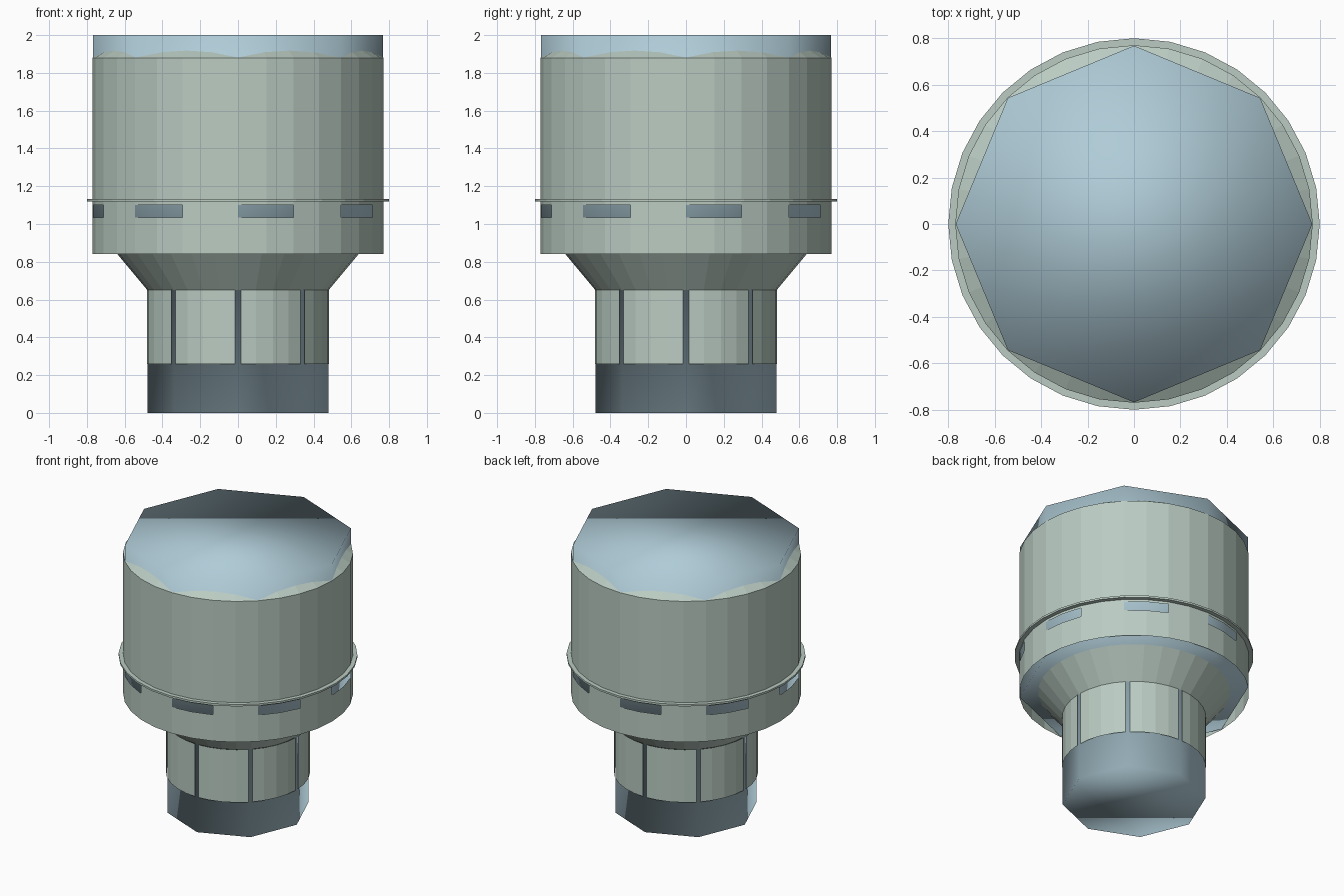
import bpy
import math

if "Cube" in bpy.data.objects:
    bpy.data.objects.remove(bpy.data.objects["Cube"])


def material(name, rgb):
    m = bpy.data.materials.new(name)
    m.diffuse_color = (*rgb, 1.0)
    m.use_nodes = True
    m.node_tree.nodes["Principled BSDF"].inputs["Base Color"].default_value = m.diffuse_color
    return m


green = material("pale grey green", (0.49, 0.60, 0.54))
blue = material("pale blue", (0.43, 0.60, 0.68))


def lathe(name, profile, angles, mat, skip=lambda band, i: False, caps=False):
    """Sweep (radius, z) points around the z axis, leaving out skipped faces."""
    n = len(angles)
    verts = [(r * math.cos(a), r * math.sin(a), z) for r, z in profile for a in angles]
    faces = []
    for b in range(len(profile) - 1):
        for i in range(n):
            if not skip(b, i):
                j = (i + 1) % n
                faces.append((b * n + i, b * n + j, (b + 1) * n + j, (b + 1) * n + i))
    if caps:
        top = (len(profile) - 1) * n
        faces.append(tuple(reversed(range(n))))
        faces.append(tuple(range(top, top + n)))
    me = bpy.data.meshes.new(name)
    me.from_pydata(verts, [], faces)
    me.materials.append(mat)
    me.update()
    ob = bpy.data.objects.new(name, me)
    bpy.context.collection.objects.link(ob)
    return ob


def even(n):
    return [2 * math.pi * i / n for i in range(n)]


# Solid eight-sided core, soft shaded all over
core = lathe("inner_core", [(0.48, 0), (0.48, 0.845), (0.768, 0.845), (0.768, 2.0)],
             even(8), blue, caps=True)
core.data.polygons.foreach_set("use_smooth", [True] * len(core.data.polygons))

# Wide upper sleeve with eight windows and a sloping top lip
lathe("upper_sleeve",
      [(0.77, 0.84), (0.77, 1.035), (0.77, 1.10), (0.77, 1.88), (0.70, 1.924)],
      even(32), green, skip=lambda b, i: b == 1 and i % 4 < 2)

# Thin flange around the sleeve
lathe("flange", [(0.77, 1.118), (0.80, 1.118), (0.80, 1.132), (0.77, 1.132)],
      even(32), green)

# Cone joining the sleeve to the neck
lathe("cone", [(0.48, 0.65), (0.655, 0.86)], even(32), green)

# Narrow neck made of eight curved panels with slits between them
offsets = (1.8, 11.25, 22.5, 33.75, 43.2)
neck_angles = [math.radians(45 * k + o) for k in range(8) for o in offsets]
lathe("neck_panels", [(0.482, 0.26), (0.482, 0.65)], neck_angles, green,
      skip=lambda b, i: i % 5 == 4)
